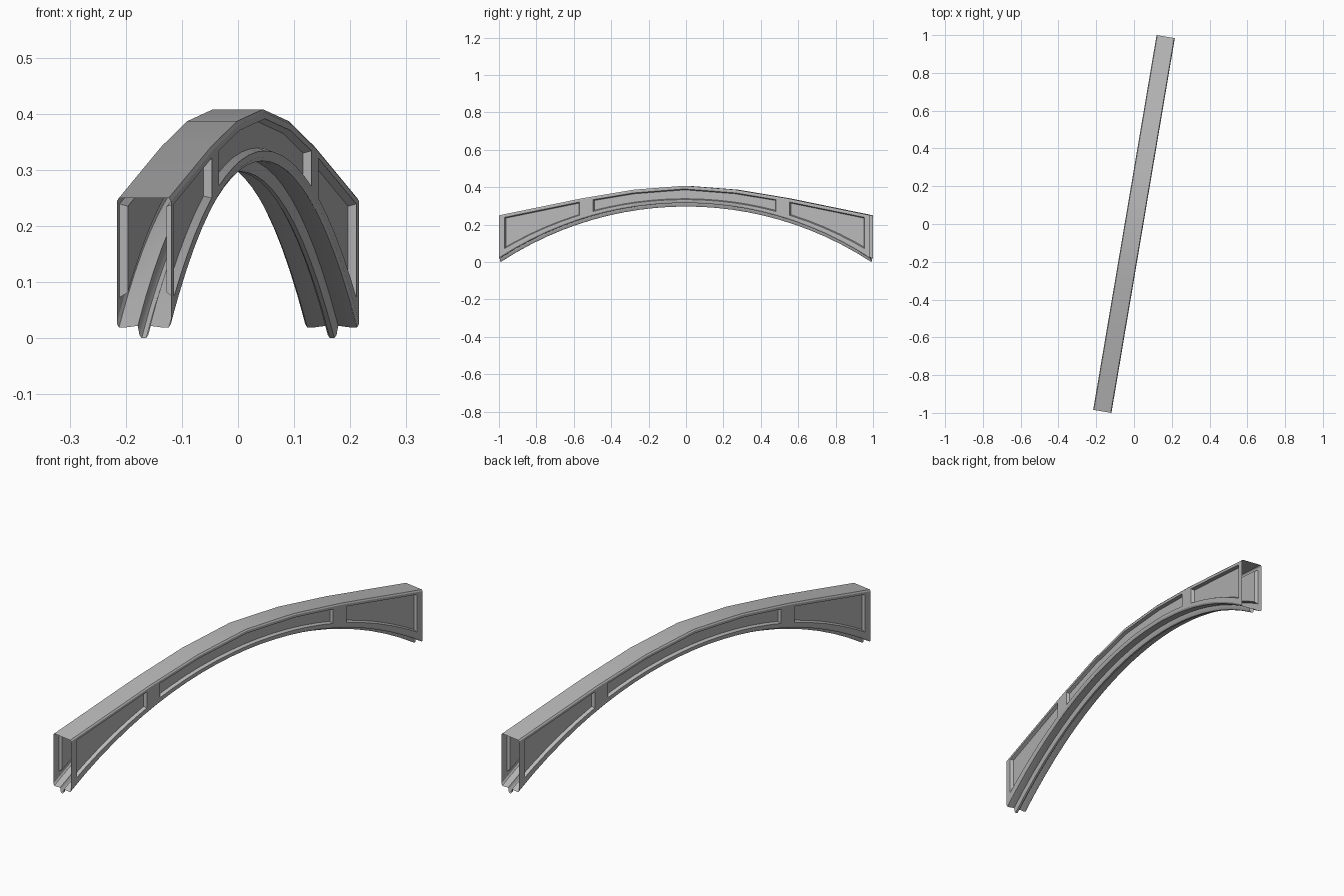
import bpy, bmesh, math

cube = bpy.data.objects.get("Cube")
if cube:
    bpy.data.objects.remove(cube)

HALF_LEN, HALF_W = 1.006, 0.049
TURN = math.radians(-9.6)          # the beam stands slightly askew
RISE, FOOT = 0.297, 0.019          # arch height and level of its feet
RADIUS = (HALF_LEN ** 2 + RISE ** 2) / (2 * RISE)
CREST = [(0, 0.408), (0.274, 0.387), (0.55, 0.342), (HALF_LEN, 0.25)]
PANELS = [(-0.975, -0.57), (-0.495, 0.495), (0.57, 0.975)]

grey = bpy.data.materials.new("plain_grey")
grey.use_nodes = True
colour = (0.48, 0.48, 0.48, 1)
grey.diffuse_color = colour
grey.node_tree.nodes["Principled BSDF"].inputs["Base Color"].default_value = colour


def top(u):
    """Height of the faceted upper edge."""
    u = abs(u)
    for (a, za), (b, zb) in zip(CREST, CREST[1:]):
        if u <= b + 1e-6:
            return za + (zb - za) * (u - a) / (b - a)


def bottom(u):
    """Height of the circular underside."""
    return FOOT + RISE - RADIUS + math.sqrt(RADIUS ** 2 - u ** 2)


def loft(name, stations, section, panel_row=None):
    """Sheet swept along the beam; section(u) gives its (x, z) points."""
    bm = bmesh.new()
    grid = [[bm.verts.new((x, u, z)) for x, z in section(u)] for u in stations]
    recesses = [[] for _ in PANELS]
    for i, (a, b) in enumerate(zip(grid, grid[1:])):
        middle = (stations[i] + stations[i + 1]) / 2
        for j in range(len(a) - 1):
            face = bm.faces.new((a[j], b[j], b[j + 1], a[j + 1]))
            if j == panel_row:
                for recess, (lo, hi) in zip(recesses, PANELS):
                    if lo < middle < hi:
                        recess.append(face)
    bm.normal_update()
    # Press the long panels inward, leaving the frame and the posts
    for recess in recesses:
        if recess:
            bmesh.ops.inset_region(bm, faces=recess, thickness=0.005,
                                   depth=-0.014, use_even_offset=True)
    mesh = bpy.data.meshes.new(name)
    bm.to_mesh(mesh)
    bm.free()
    mesh.materials.append(grey)
    obj = bpy.data.objects.new(name, mesh)
    bpy.context.collection.objects.link(obj)
    obj.rotation_euler.z = TURN
    bpy.ops.object.select_all(action="DESELECT")
    obj.select_set(True)
    bpy.context.view_layer.objects.active = obj
    bpy.ops.object.shade_smooth_by_angle()


arc = [HALF_LEN * i / 12 for i in range(-12, 13)]
breaks = [s * u for u, _ in CREST for s in (-1, 1)]
ends = [u for panel in PANELS for u in panel]
deck_stations = sorted(set(breaks))
wall_stations = sorted({round(u, 4) for u in arc + breaks + ends})


def wall(u):
    """Right-hand side wall: chamfer, lower frame, panel, upper frame, chamfer."""
    t, b = top(u), bottom(u)
    return [(HALF_W - 0.004, b), (HALF_W, b + 0.007),
            (HALF_W, b + 0.018 + 0.017 * u * u), (HALF_W, t - 0.017),
            (HALF_W, t - 0.006), (HALF_W - 0.004, t)]


def mirrored(section):
    return lambda u: [(-x, z) for x, z in reversed(section(u))]


def soffit(u):
    """Curved underside with a rounded rib along its middle."""
    b = bottom(u)
    half = [(0.004, b - 0.019), (0.008, b - 0.013), (0.011, b + 0.003),
            (HALF_W - 0.015, b), (HALF_W - 0.004, b)]
    return [(-x, z) for x, z in reversed(half)] + half


def deck(u):
    edge = HALF_W - 0.004
    return [(edge, top(u)), (-edge, top(u))]


loft("top_deck", deck_stations, deck)
loft("left_side_wall", wall_stations, wall, panel_row=2)
loft("right_side_wall", wall_stations, mirrored(wall), panel_row=2)
loft("ribbed_underside", arc, soffit)
